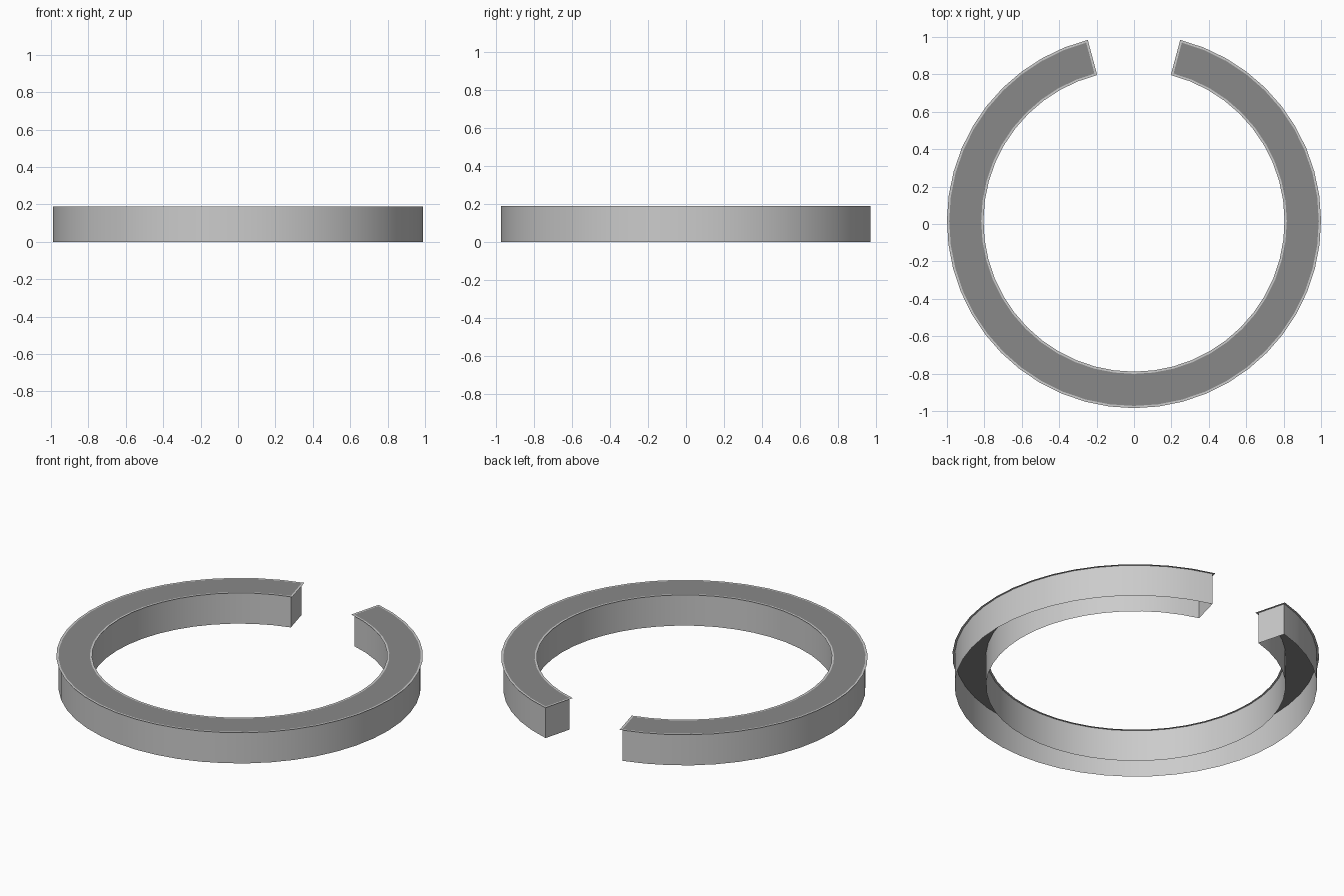
import bpy, bmesh
from math import sin, cos, radians, asin

if "Cube" in bpy.data.objects:
    bpy.data.objects.remove(bpy.data.objects["Cube"])

R_OUT, R_IN = 0.988, 0.817     # wall radii
HEIGHT, LIP = 0.19, 0.012      # wall height and lip overhang
SEG, GAP = 44, 15              # arc segments, half opening angle in degrees
CY = 0.0155                    # arc centre, so the open ring is centred on y


def arc(r, offset=0.0):
    """Points along the open arc; the ends are pushed out by offset."""
    half = radians(180 - GAP) + asin(offset / r)
    steps = [-half + 2 * half * i / SEG for i in range(SEG + 1)]
    return [(r * sin(a), CY - r * cos(a)) for a in steps]


def outline(grow=0.0):
    """Closed C-shaped outline: outer arc out, inner arc back."""
    return arc(R_OUT + grow, grow) + arc(R_IN - grow, grow)[::-1]


def loop(bm, pts, z):
    return [bm.verts.new((x, y, z)) for x, y in pts]


def bridge(bm, a, b):
    n = len(a)
    for i in range(n):
        j = (i + 1) % n
        bm.faces.new((a[i], a[j], b[j], b[i]))


def finish(bm, name):
    mesh = bpy.data.meshes.new(name)
    bm.to_mesh(mesh)
    bm.free()
    ob = bpy.data.objects.new(name, mesh)
    bpy.context.collection.objects.link(ob)
    bpy.ops.object.select_all(action='DESELECT')
    ob.select_set(True)
    bpy.context.view_layer.objects.active = ob
    bpy.ops.object.shade_smooth_by_angle(angle=radians(30))
    return ob


# Walls: open at the bottom, with a thin flat lip around the top edge
bm = bmesh.new()
base = loop(bm, outline(), 0)
top = loop(bm, outline(), HEIGHT)
bridge(bm, base, top)
bridge(bm, loop(bm, outline(LIP), HEIGHT), top)
finish(bm, "ring_walls_and_lip")

# Dark top surface inside the lip
bm = bmesh.new()
v = loop(bm, outline(), HEIGHT)
n = len(v)
for i in range(SEG):
    bm.faces.new((v[i], v[i + 1], v[n - 2 - i], v[n - 1 - i]))
panel = finish(bm, "top_panel")
for p in panel.data.polygons:
    if p.normal.z < 0:
        p.flip()
dark = bpy.data.materials.new("dark_grey")
dark.diffuse_color = (0.25, 0.25, 0.25, 1)
dark.use_nodes = True
dark.node_tree.nodes["Principled BSDF"].inputs["Base Color"].default_value = dark.diffuse_color
panel.data.materials.append(dark)
